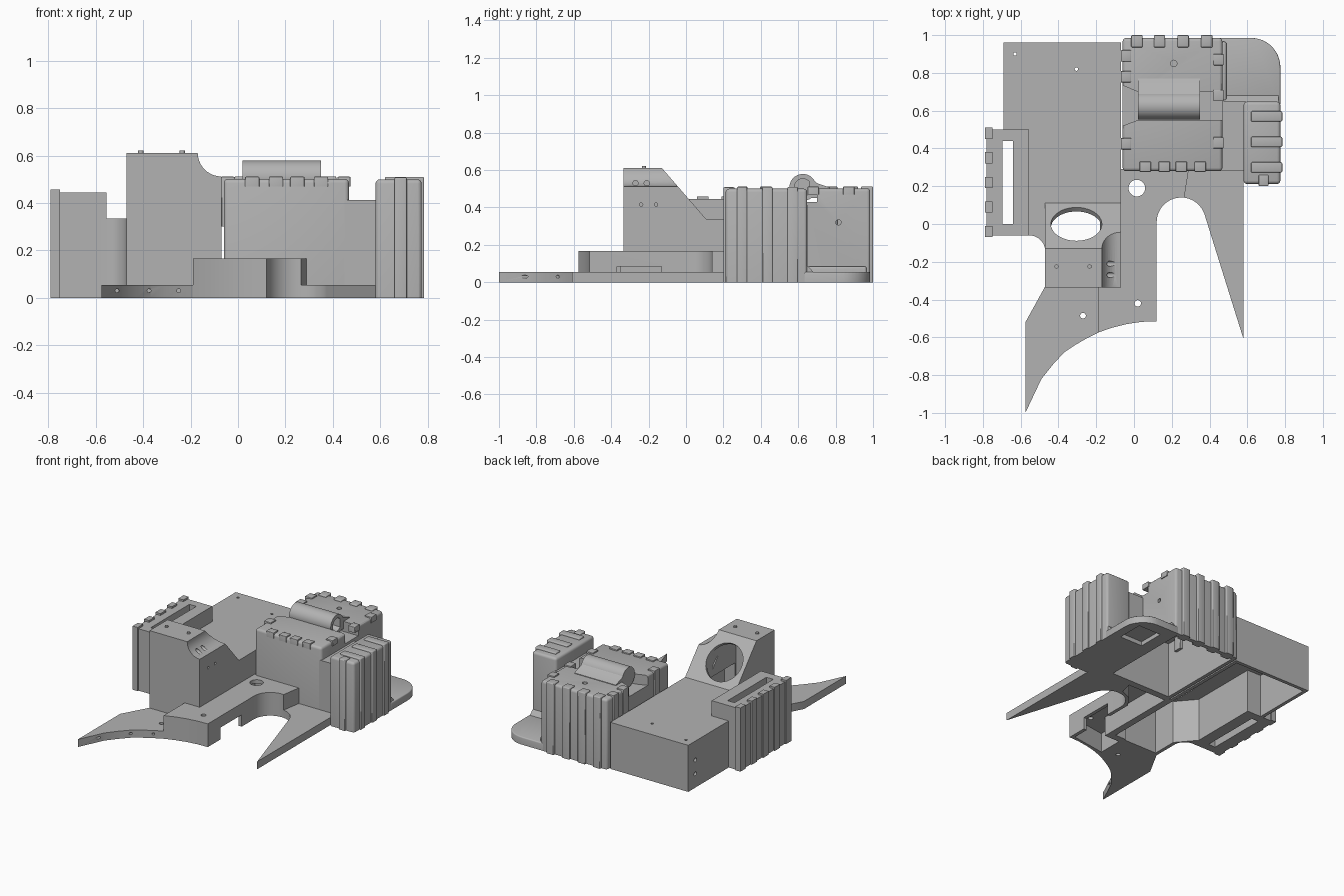
import bpy, bmesh
from math import sin, cos, radians, atan2
from mathutils import Matrix

old = bpy.data.objects.get("Cube")
if old:
    bpy.data.objects.remove(old, do_unlink=True)

GREY = (0.45, 0.45, 0.45, 1)
mat = bpy.data.materials.new("plain grey")
mat.use_nodes = True
mat.diffuse_color = GREY
mat.node_tree.nodes["Principled BSDF"].inputs["Base Color"].default_value = GREY
parts = []


def finish(name, bm, keep=True):
    bmesh.ops.recalc_face_normals(bm, faces=bm.faces)
    me = bpy.data.meshes.new(name)
    bm.to_mesh(me)
    bm.free()
    me.materials.append(mat)
    ob = bpy.data.objects.new(name, me)
    bpy.context.collection.objects.link(ob)
    if keep:
        parts.append(ob)
    else:
        ob.hide_render = True
    return ob


def prism(name, pts, a, b, axis="z", keep=True, bevel=0):
    """Extrude a plan (axis z) or a y-z side profile (axis x) from a to b."""
    bm = bmesh.new()
    place = (lambda p: (p[0], p[1], a)) if axis == "z" else (lambda p: (a, p[0], p[1]))
    face = bm.faces.new([bm.verts.new(place(p)) for p in pts])
    new = bmesh.ops.extrude_face_region(bm, geom=[face])["geom"]
    step = (0, 0, b - a) if axis == "z" else (b - a, 0, 0)
    bmesh.ops.translate(bm, vec=step, verts=[v for v in new if isinstance(v, bmesh.types.BMVert)])
    if bevel:
        edges = [e for e in bm.edges if max(v.co.z for v in e.verts) > a + 0.01]
        bmesh.ops.bevel(bm, geom=edges, offset=bevel, segments=3, profile=0.5, affect="EDGES")
    return finish(name, bm, keep)


def box(name, x0, x1, y0, y1, z0, z1, keep=True, bevel=0):
    return prism(name, [(x0, y0), (x1, y0), (x1, y1), (x0, y1)], z0, z1, "z", keep, bevel)


def rod(name, loc, r, length, axis="z", tilt=0, keep=False):
    bm = bmesh.new()
    rot = Matrix.Rotation(radians(90), 4, "Y") if axis == "x" else Matrix.Rotation(tilt, 4, "X")
    bmesh.ops.create_cone(bm, cap_ends=True, segments=40, radius1=r, radius2=r, depth=length,
                          matrix=Matrix.Translation(loc) @ rot)
    return finish(name, bm, keep)


def cut(ob, *cutters):
    for c in cutters:
        m = ob.modifiers.new("cut", "BOOLEAN")
        m.operation, m.solver, m.object = "DIFFERENCE", "EXACT", c
    bpy.context.view_layer.update()
    ev = ob.evaluated_get(bpy.context.evaluated_depsgraph_get())
    me = bpy.data.meshes.new_from_object(ev)
    ob.modifiers.clear()
    ob.data = me


def arc(cx, cy, r, a0, a1, n=12):
    steps = [radians(a0 + (a1 - a0) * i / n) for i in range(n + 1)]
    return [(cx + r * cos(t), cy + r * sin(t)) for t in steps]


# main housing and raised tower, open underneath
housing = prism("main_housing", [(-.69, .96), (-.69, .48), (-.58, .48), (-.58, -.06)]
                + arc(-.555, -.145, .085, 90, 0) + [(-.07, -.145), (-.07, .96)], 0, .335)
tower = prism("tower", [(-.335, 0), (-.335, .612), (-.13, .612), (.11, .335), (.11, 0)],
              -.47, -.07, "x")
housing_room = prism("housing_room", [(-.665, .935), (-.665, .5), (-.555, .5), (-.555, .0),
                     (-.445, -.13), (-.445, -.3), (-.095, -.3), (-.095, .935)],
                     -.1, .31, keep=False)
tower_room = prism("tower_room", [(-.31, -.1), (-.31, .585), (-.14, .585), (.085, .32),
                   (.085, -.1)], -.445, -.18, "x", keep=False)
slope = atan2(.277, .24)
port = rod("port", (-.305, 0, .463), .135, .2, tilt=-slope)
scoop = prism("scoop", [(-.34 - .1, .612), (.2, .612), (.2, .8), (-.44, .8)],
              -.07, -.05, "x", keep=False)
scoop = rod("scoop_round", (-.07, -.1, .612), .1, 1, tilt=radians(90))
side_holes = [rod("side_hole", (-.13, y, .53), .014, .1, "x") for y in (-.21, -.27)]
side_holes += [rod("side_hole", (-.07, y, .415), .009, .03, "x") for y in (-.24, -.16)]
cut(tower, housing_room, tower_room, port, scoop, *side_holes)
roof_holes = [rod("roof_hole", (x, y, .335), .009, .1) for x, y in ((-.63, .9), (-.305, .82))]
wall_holes = [rod("wall_hole", (-.69, .88, z), .014, .1, "x") for z in (.1, .2)]
tower_foot = box("tower_foot_room", -.445, -.095, -.3, .085, -.1, .5, False)
cut(housing, housing_room, tower_foot, *roof_holes, *wall_holes)
for x in (-.41, -.235):
    rod("tower_stud", (x, -.225, .612), .011, .02, keep=True)

# side grip with through slot and straps
grip = box("side_grip", -.78, -.555, -.06, .5, 0, .445)
slot = box("slot", -.695, -.64, 0, .44, -.1, .6, False)
cut(grip, slot)
cut(housing, slot)
for i in range(5):
    y = -.04 + i * .13
    box("grip_strap", -.79, -.75, y - .03, y + .03, 0, .458)

# nose plates
front_curve = [(-.49, -.82), (-.43, -.745), (-.37, -.68), (-.31, -.64), (-.25, -.605), (-.19, -.575)]
horn = prism("right_horn", [(-.575, -1)] + front_curve
             + [(-.18, -.57), (-.18, -.33), (-.47, -.33), (-.575, -.52)], 0, .055)
arch = arc(.25, .01, .13, 180, 83)
bridge = prism("bridge_block", [(-.19, -.575), (-.12, -.55), (-.04, -.53), (.04, -.518),
               (.12, -.515)] + arch + [(.29, .29), (-.07, .29), (-.07, -.33), (-.19, -.33)], 0, .167)
bridge_room = prism("bridge_room", [(-.165, -.53), (.095, -.49), (.095, .05), (.15, .13),
                    (.24, .17), (.26, .26), (-.045, .26), (-.045, -.35), (-.165, -.35)],
                    -.1, .14, keep=False)
notch = box("notch", .05, .2, -.37, -.13, -.1, .085, False)
cut(bridge, bridge_room, notch, rod("bridge_hole", (.015, .19, .1), .044, .4),
    rod("bridge_pin_hole", (.02, -.42, .15), .017, .2))
cut(horn, rod("horn_hole", (-.27, -.485, .05), .015, .3),
    *[rod("horn_rim_hole", (x, y, .03), .008, .06, tilt=radians(90))
      for x, y in ((-.51, -.86), (-.375, -.69), (-.25, -.605))])
prism("left_horn", arc(.25, .01, .13, 83, 18) + [(.58, -.61), (.58, .3), (.29, .3)], 0, .055)

# centre case with a groove across the top
case = box("centre_case", -.06, .468, .28, .985, 0, .502, bevel=.018)
groove = box("groove", -.2, .6, .55, .70, .43, .7, False)
flare = prism("flare", [(-.1, .505), (.02, .55), (.02, .70), (-.1, .75)], .43, .7, keep=False)
case_room = box("case_room", -.035, .44, .31, .955, -.1, .4, False)
cut(case, groove, flare, case_room, rod("case_hole", (.21, .85, .5), .017, .1),
    rod("case_side_hole", (.46, .815, .32), .014, .1, "x"))

# straps wrapped over the case edges
for x in (.015, .135, .26, .385):
    box("case_back_strap", x - .03, x + .03, .935, 1, 0, .512, bevel=.006)
for x in (.06, .16, .25, .35):
    box("case_front_clip", x - .03, x + .03, .276, .33, .47, .511, bevel=.004)
for y in (.87, .68, .43):
    box("case_left_clip", .42, .474, y - .03, y + .03, .47, .511, bevel=.004)
for y in (.89, .78, .425):
    box("case_right_strap", -.07, -.015, y - .03, y + .03, .3, .511, bevel=.004)

# roller tube lying in the groove, with a sloping apron behind
tube = rod("roller_tube", (.185, .625, .507), .072, .33, "x", keep=True)
cut(tube, rod("tube_bore", (.3, .625, .507), .046, .3, "x"))
prism("tube_apron", [(.66, .45), (.66, .565), (.70, .53), (.77, .506), (.77, .45)], .02, .35, "x")

# shoulder between the case and the side pack
prism("shoulder", [(.28, 0), (.65, 0), (.65, .412), (.28, .412)], .45, .59, "x")

# side pack with straps
box("side_pack", .58, .775, .212, .648, 0, .5, bevel=.018)
for y in (.57, .435, .30):
    box("pack_strap", .62, .785, y - .027, y + .027, 0, .51, bevel=.006)
box("pack_front_strap", .66, .712, .2, .26, 0, .508, bevel=.006)

# rounded rear corner plate with a recess underneath
plate = prism("corner_plate", [(.44, .63), (.775, .63)] + arc(.62, .83, .155, 0, 90)
              + [(.44, .985)], 0, .055, bevel=.008)
cut(plate, box("plate_recess", .53, .71, .71, .9, -.1, .03, False),
    box("plate_inner", .3, .44, .5, .955, -.1, .2, False))
prism("plate_fillet", [(.645, .05), (.645, .088), (.655, .085), (.68, .055), (.68, .05)],
      .468, .765, "x")
box("plate_edge_fillet", .46, .49, .65, .965, .04, .085, bevel=.012)

# remove helpers, then shade smooth with sharp edges kept
for ob in list(bpy.data.objects):
    if ob.type == "MESH" and ob.hide_render and ob not in parts:
        bpy.data.objects.remove(ob, do_unlink=True)
bpy.ops.object.select_all(action="DESELECT")
for ob in parts:
    ob.select_set(True)
bpy.context.view_layer.objects.active = parts[0]
bpy.ops.object.shade_smooth_by_angle(angle=radians(30))
